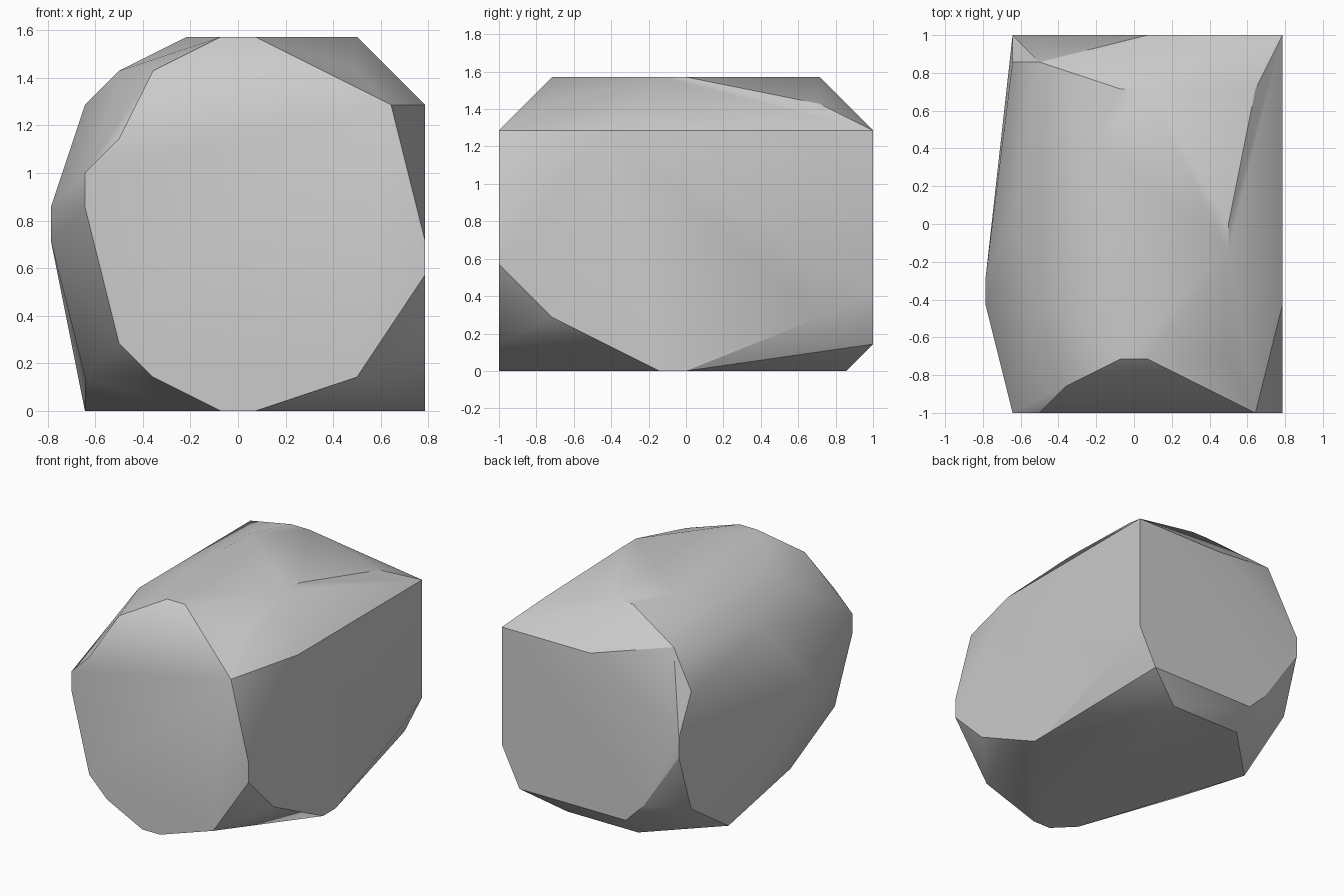
import bpy
import bmesh
import math
from mathutils import Vector

default_cube = bpy.data.objects.get("Cube")
if default_cube:
    bpy.data.objects.remove(default_cube, do_unlink=True)

# The boulder is laid out on a whole-number lattice
WIDTH, DEPTH, HEIGHT = 11, 14, 11
CELL = 2 / DEPTH


def lattice_point(column, row, level):
    return Vector((column - WIDTH / 2, row - DEPTH / 2, level)) * CELL


def make_material(name, color):
    material = bpy.data.materials.new(name)
    material.use_nodes = True
    material.diffuse_color = color
    shader = material.node_tree.nodes["Principled BSDF"]
    shader.inputs["Base Color"].default_value = color
    shader.inputs["Roughness"].default_value = 0.9
    return material


# Flat outlines of the big cut faces
front_outline = [(1, 7), (1, 6), (2, 2), (3, 1), (5, 0), (6, 0),
                 (9, 1), (11, 4), (11, 5), (10, 9), (2, 8)]
back_outline = [(11, 9), (11, 3), (10, 1), (4, 1), (3, 2), (1, 5), (1, 6), (6, 9)]
left_outline = [(6, 0), (7, 0), (2, 2), (12, 2), (4, 9)]
bottom_outline = [(8, 13), (4, 13), (1, 10), (4, 1)]
top_outline = [(5, 2), (6, 2), (9, 6), (9, 7), (6, 12), (5, 12), (4, 10), (4, 8)]

# Corners between the cut faces
upper_shoulders = [(3, 1, 10), (9, 2, 10), (2, 4, 10), (1, 7, 9),
                   (2, 13, 10), (1, 13, 8), (10, 12, 10)]
right_bulge = [(0, row, level) for row in (4, 5) for level in (5, 6)]
lower_corners = [(1, 13, 2), (1, 5, 1)]

corners = [lattice_point(x, 0, z) for x, z in front_outline]
corners += [lattice_point(x, DEPTH, z) for x, z in back_outline]
corners += [lattice_point(WIDTH, y, z) for y, z in left_outline]
corners += [lattice_point(x, y, 0) for x, y in bottom_outline]
corners += [lattice_point(x, y, HEIGHT) for x, y in top_outline]
corners += [lattice_point(*corner)
            for corner in upper_shoulders + right_bulge + lower_corners]

# Wrap all corners in one convex stone
bm = bmesh.new()
for corner in corners:
    bm.verts.new(corner)
hull = bmesh.ops.convex_hull(bm, input=bm.verts[:])
unused = {item for item in hull["geom_interior"] + hull["geom_unused"]
          if isinstance(item, bmesh.types.BMVert) and item.is_valid}
bmesh.ops.delete(bm, geom=list(unused), context="VERTS")
bmesh.ops.dissolve_limit(bm, angle_limit=math.radians(0.5),
                         verts=bm.verts[:], edges=bm.edges[:])
bmesh.ops.recalc_face_normals(bm, faces=bm.faces[:])

mesh = bpy.data.meshes.new("boulder")
bm.to_mesh(mesh)
bm.free()
mesh.materials.append(make_material("stone grey", (0.6, 0.6, 0.6, 1)))
boulder = bpy.data.objects.new("boulder", mesh)
bpy.context.collection.objects.link(boulder)

# Soft shading with crisp breaks at the steep edges
bpy.ops.object.select_all(action="DESELECT")
boulder.select_set(True)
bpy.context.view_layer.objects.active = boulder
bpy.ops.object.shade_smooth_by_angle(angle=math.radians(30))
